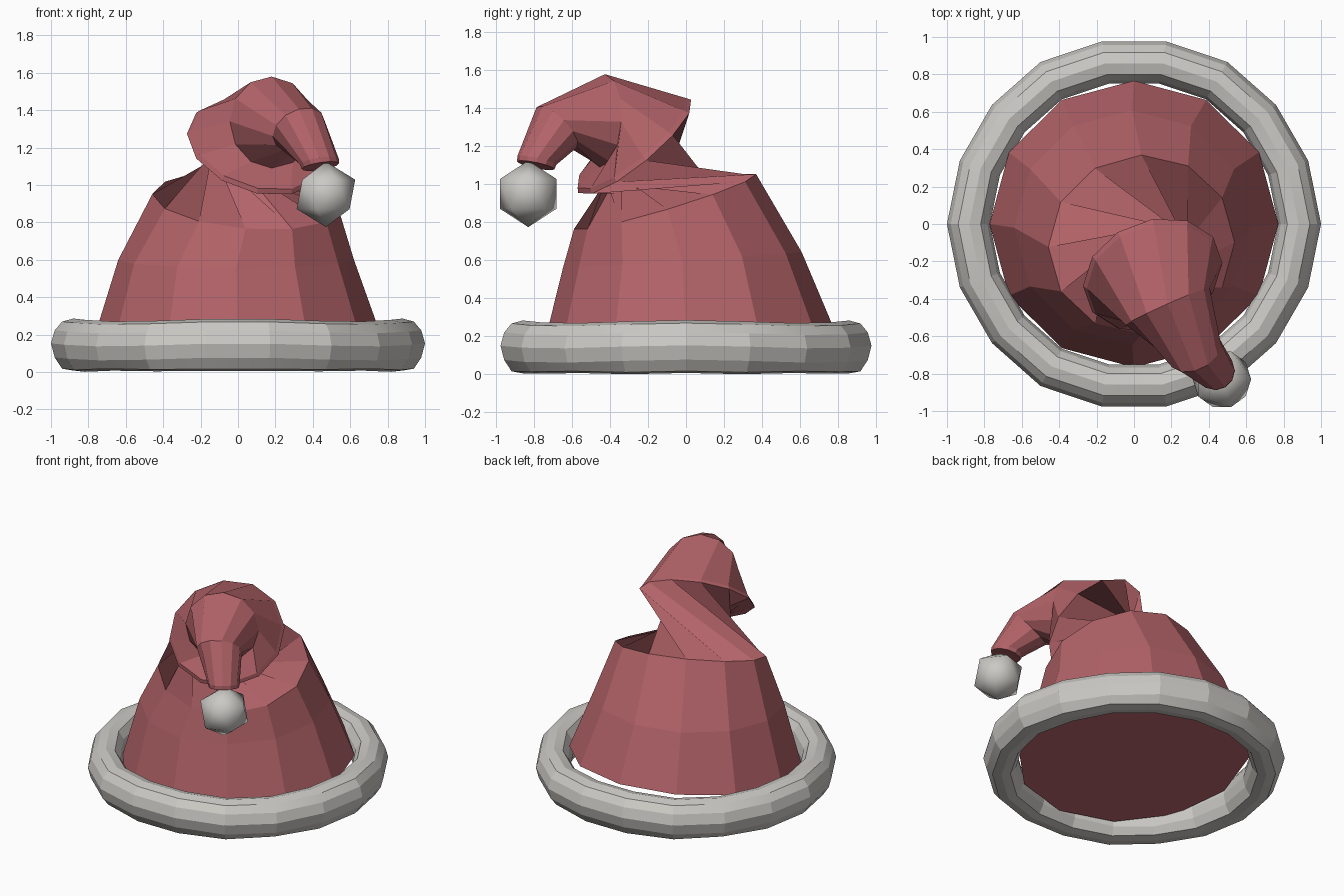
import bpy, bmesh, math
from mathutils import Vector

cube = bpy.data.objects.get("Cube")
if cube:
    bpy.data.objects.remove(cube, do_unlink=True)


def material(name, colour):
    mat = bpy.data.materials.new(name)
    mat.use_nodes = True
    mat.diffuse_color = (*colour, 1)
    mat.node_tree.nodes["Principled BSDF"].inputs["Base Color"].default_value = (*colour, 1)
    return mat


red = material("red_cloth", (0.45, 0.125, 0.14))
white = material("white_fluff", (0.6, 0.585, 0.555))


def finish(bm, name, mat):
    bmesh.ops.recalc_face_normals(bm, faces=bm.faces[:])
    mesh = bpy.data.meshes.new(name)
    bm.to_mesh(mesh)
    bm.free()
    mesh.materials.append(mat)
    obj = bpy.data.objects.new(name, mesh)
    bpy.context.collection.objects.link(obj)
    return obj


def bridge(bm, a, b, twist=0):
    # Join two rings, optionally turning the second by some steps
    n = len(a)
    for i in range(n):
        j = (i + 1) % n
        bm.faces.new((a[i], a[j], b[(j - twist) % n], b[(i - twist) % n]))


def ring(bm, centre, normal, radius, sides=12):
    # Circle of vertices facing along the normal, starting on the +x side
    n = Vector(normal).normalized()
    u = (Vector((1, 0, 0)) - n * n.x).normalized()
    v = n.cross(u)
    angles = [math.tau * i / sides for i in range(sides)]
    return [bm.verts.new(Vector(centre) + radius * (u * math.cos(a) + v * math.sin(a)))
            for a in angles]


# Cloth: one loft from the opening, through the twisted crease, to the drooping tip
fold_normal = (0.25, -0.62, 0.75)
body = [
    ((0, 0, 0.175), (0, -0.125, 1), 0.772),         # opening
    ((-0.01, -0.02, 0.60), (0, -0.07, 1), 0.63),    # middle of the cone
    ((0.04, -0.11, 0.91), (0.09, -0.3, 1), 0.50),   # shoulder
]
tip = [
    ((0.10, -0.27, 1.20), fold_normal, 0.385),      # flared fold
    ((0.105, -0.285, 1.218), fold_normal, 0.37),
    ((0.18, -0.44, 1.335), (0.4, -0.9, 0.05), 0.245),
    ((0.325, -0.68, 1.30), (0.35, -0.65, -0.65), 0.15),
    ((0.435, -0.785, 1.125), (0.15, -0.2, -0.95), 0.105),  # cuff at the tip
    ((0.44, -0.79, 1.10), (0.15, -0.2, -0.95), 0.10),
    ((0.44, -0.79, 1.10), (0.15, -0.2, -0.95), 0.08),
]
bm = bmesh.new()
body_rings = [ring(bm, *s) for s in body]
tip_rings = [ring(bm, *s) for s in tip]
for rings in (body_rings, tip_rings):
    for a, b in zip(rings, rings[1:]):
        bridge(bm, a, b)
bridge(bm, body_rings[-1], tip_rings[0], twist=4)
bm.faces.new(body_rings[0])
bm.faces.new(tip_rings[-1])
finish(bm, "hat_cloth", red)

# Brim: a rounded profile swept round with a gentle wobble
profile = [(1.0, 0.145), (0.98, 0.215), (0.94, 0.262), (0.88, 0.278), (0.82, 0.262),
           (0.785, 0.21), (0.77, 0.14), (0.785, 0.07), (0.82, 0.02), (0.88, 0.01),
           (0.94, 0.02), (0.98, 0.07)]
bm = bmesh.new()
loops = []
sides = 18
for i in range(sides):
    a = math.tau * i / sides
    lift = 0.008 * math.cos(4 * a)
    swell = 1 - 0.006 * (1 - math.cos(6 * a))
    loops.append([bm.verts.new((r * swell * math.cos(a), r * swell * math.sin(a),
                                z + (lift if z > 0.03 else abs(lift) - 0.01)))
                  for r, z in profile])
for i in range(sides):
    bridge(bm, loops[i], loops[(i + 1) % sides])
brim = finish(bm, "fluffy_brim", white)

# Pom-pom hanging from the tip
bpy.ops.mesh.primitive_ico_sphere_add(subdivisions=1, radius=0.175, location=(0.47, -0.83, 0.95))
pompom = bpy.context.object
pompom.name = "pompom"
pompom.data.materials.append(white)
bpy.ops.object.shade_smooth()

# Soft shading across the shallow folds of the brim
bpy.ops.object.select_all(action='DESELECT')
brim.select_set(True)
bpy.context.view_layer.objects.active = brim
bpy.ops.object.shade_smooth_by_angle(angle=math.radians(15))
